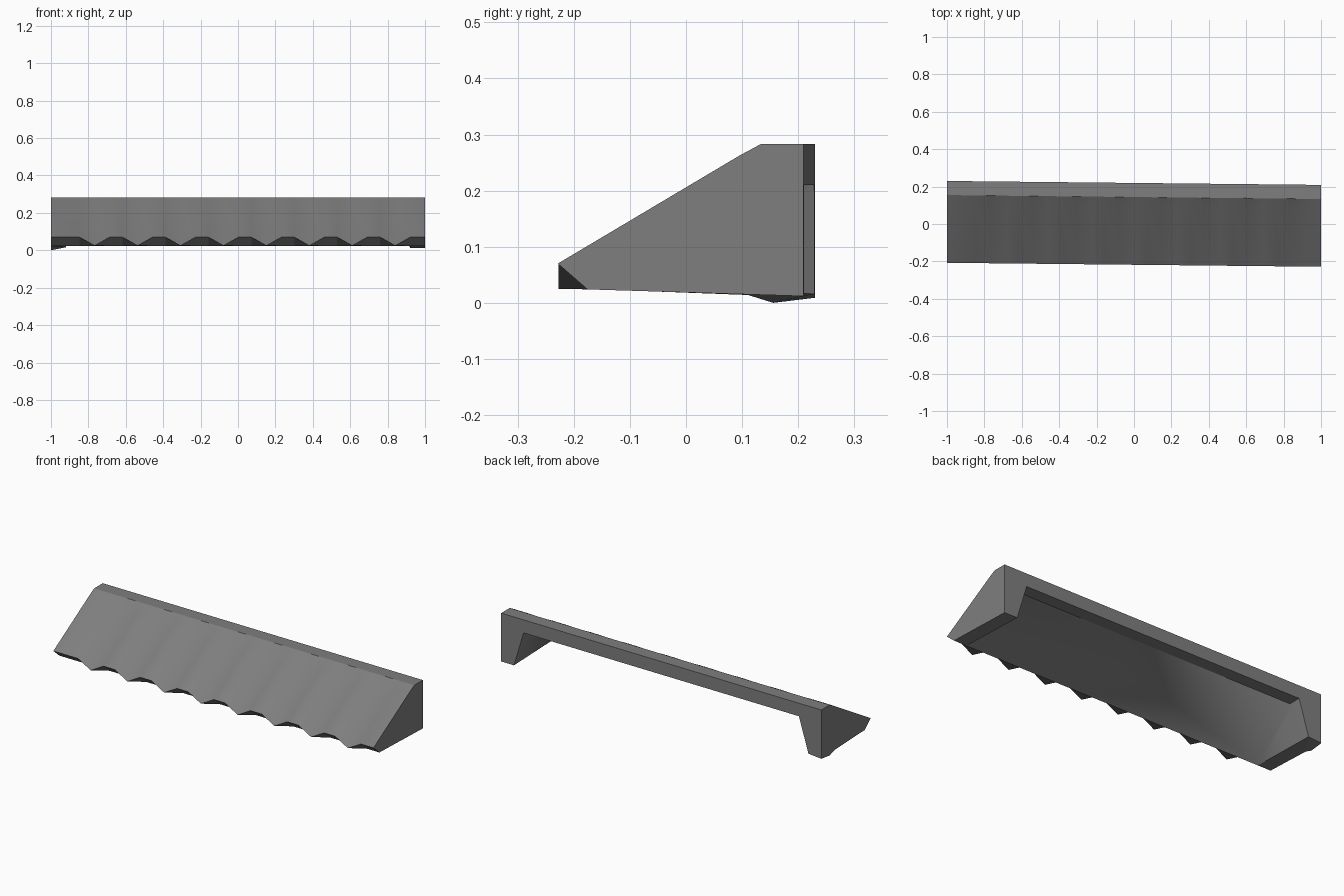
import bpy, bmesh

if "Cube" in bpy.data.objects:
    bpy.data.objects.remove(bpy.data.objects["Cube"])

SKEW = 0.0105            # the whole awning is turned very slightly about z
BACK = 0.2195
bm = bmesh.new()


def vert(x, y, z):
    return bm.verts.new((x, y - SKEW * x, z))


def face(*vs):
    return bm.faces.new(vs)


# Stations along the length: ridge edges and groove bottoms
stations = [(-1.0, 0)]
for k in range(8):
    c = -0.767 + 0.2296 * k
    stations += [(c - 0.08, 0), (c, 1), (c + 0.08, 0)]
stations.append((1.0, 0))

# Outer profile at each station: back top, roof edge, shoulder, front edge, lip
rows = []
for x, groove in stations:
    rows.append([vert(x, BACK, 0.283),
                 vert(x, 0.144, 0.283),
                 vert(x, 0.105, 0.247 if groove else 0.262),
                 vert(x, -0.218, 0.025 if groove else 0.07),
                 vert(x, -0.165, 0.024)])

slope = []
for a, b in zip(rows, rows[1:]):
    for i in range(4):
        f = face(a[i], a[i + 1], b[i + 1], b[i])
        if i in (1, 2):
            slope.append(f)

# Outer back feet and the lower left corner
L, R = rows[0], rows[-1]
lo, ro = vert(-1, BACK, 0.009), vert(1, BACK, 0.012)
dip = [vert(-1, 0.10, 0.014), vert(-1, 0.145, 0.0)]

# Hollow underside: the front edge shares the lip's vertices
a, b = [[vert(s * 0.92, -0.165, 0.024),
         vert(s * 0.86, 0.15, 0.21),
         vert(s * 0.86, BACK, 0.21),
         vert(s * 0.92, BACK, 0.016 if s < 0 else 0.012)] for s in (-1, 1)]
hollow = [face(*a), face(*b), face(a[0], b[0], b[1], a[1])]   # walls, ceiling
face(a[1], b[1], b[2], a[2])                                  # flat ceiling

# Feet, back and end faces
face(L[4], dip[0], dip[1], lo, a[3], a[0])
face(R[4], ro, b[3], b[0])
face(lo, *[r[0] for r in rows], ro, b[3], b[2], a[2], a[3])
face(*L, dip[0], dip[1], lo)
face(*R, ro)

# Soft shading on the fluted slope and in the hollow, crisp borders elsewhere
soft = set(slope + hollow)
for f in soft:
    f.smooth = True
for e in bm.edges:
    group = set(e.link_faces)
    e.smooth = bool(group) and (group <= set(slope) or group <= set(hollow))

bmesh.ops.recalc_face_normals(bm, faces=bm.faces[:])
bmesh.ops.triangulate(bm, faces=[f for f in bm.faces if len(f.verts) > 4])

mesh = bpy.data.meshes.new("awning")
bm.to_mesh(mesh)
bm.free()
awning = bpy.data.objects.new("awning", mesh)
bpy.context.collection.objects.link(awning)

# Dark grey cloth
cloth = bpy.data.materials.new("dark_cloth")
cloth.diffuse_color = (0.21, 0.21, 0.21, 1)
cloth.use_nodes = True
cloth.node_tree.nodes["Principled BSDF"].inputs["Base Color"].default_value = cloth.diffuse_color
mesh.materials.append(cloth)
